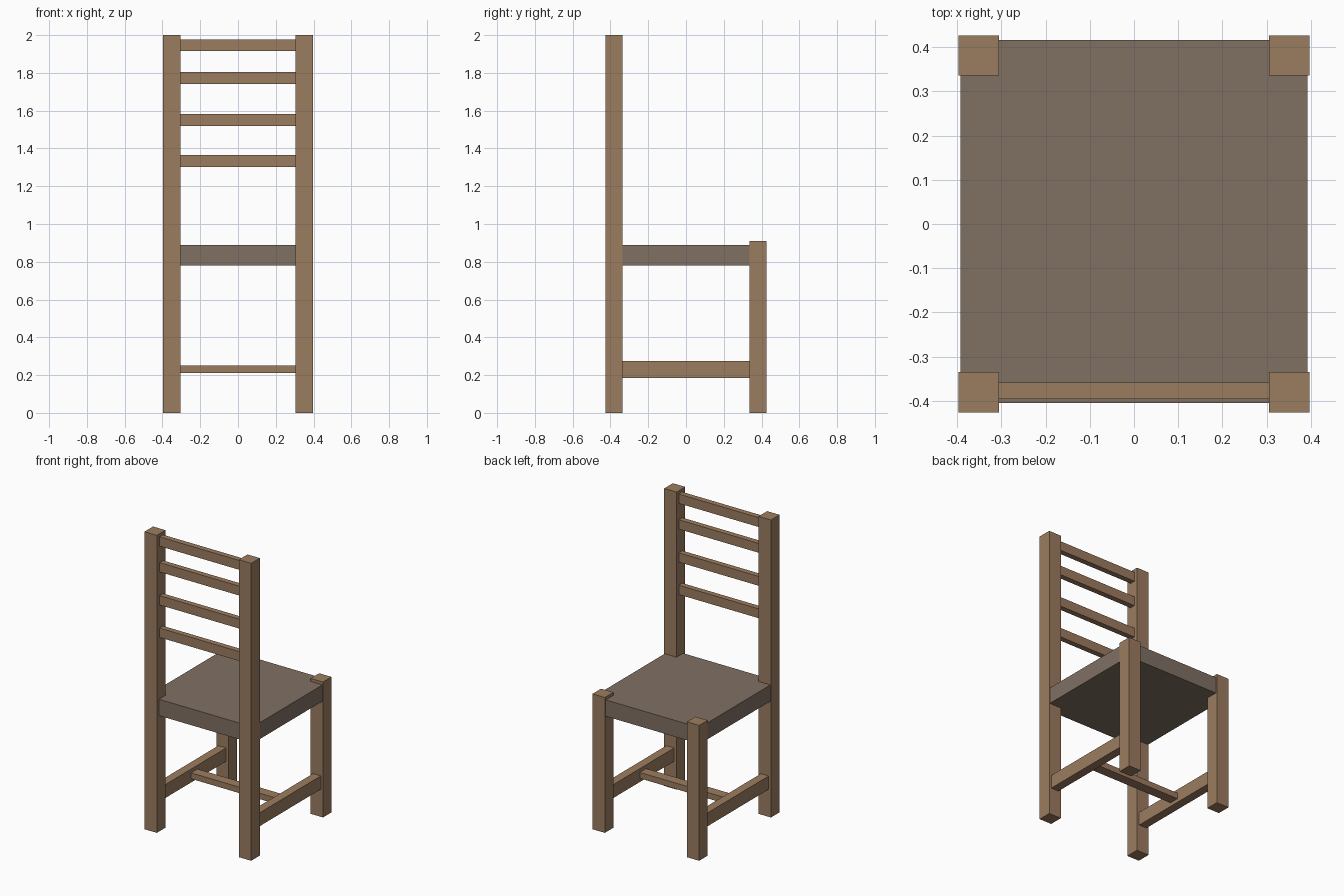
import bpy
import bmesh

cube = bpy.data.objects.get("Cube")
if cube:
    bpy.data.objects.remove(cube, do_unlink=True)


def make_material(name, rgb):
    mat = bpy.data.materials.new(name)
    mat.use_nodes = True
    mat.diffuse_color = (*rgb, 1)
    mat.node_tree.nodes["Principled BSDF"].inputs["Base Color"].default_value = (*rgb, 1)
    return mat


wood = make_material("warm brown wood", (0.33, 0.202, 0.116))
seat_brown = make_material("grey brown seat", (0.216, 0.162, 0.124))


def box(name, x, y, z, mat):
    """Axis-aligned box from (low, high) pairs."""
    bm = bmesh.new()
    bmesh.ops.create_cube(bm, size=1)
    for v in bm.verts:
        for i, (low, high) in enumerate((x, y, z)):
            v.co[i] = high if v.co[i] > 0 else low
    mesh = bpy.data.meshes.new(name)
    bm.to_mesh(mesh)
    bm.free()
    mesh.materials.append(mat)
    obj = bpy.data.objects.new(name, mesh)
    bpy.context.collection.objects.link(obj)
    return obj


def box_pair(name, x, y, z, mat):
    """The same box on the left (+x) and mirrored on the right (-x)."""
    box("left_" + name, x, y, z, mat)
    box("right_" + name, (-x[1], -x[0]), y, z, mat)


# Tall posts, short legs and the side rails between them
box_pair("tall_post", (0.305, 0.397), (-0.427, -0.335), (0, 2), wood)
box_pair("short_leg", (0.305, 0.397), (0.336, 0.427), (0, 0.91), wood)
box_pair("side_rail", (0.323, 0.381), (-0.34, 0.34), (0.185, 0.275), wood)

# Cross stretcher joining the side rails
box("cross_stretcher", (-0.325, 0.325), (-0.038, 0.03), (0.21, 0.25), wood)

# Seat slab
box("seat", (-0.393, 0.393), (-0.405, 0.417), (0.78, 0.89), seat_brown)

# Ladder slats between the tall posts
for n, z in enumerate((1.302, 1.52, 1.742, 1.915), 1):
    box(f"back_slat_{n}", (-0.31, 0.31), (-0.396, -0.359), (z, z + 0.063), wood)
